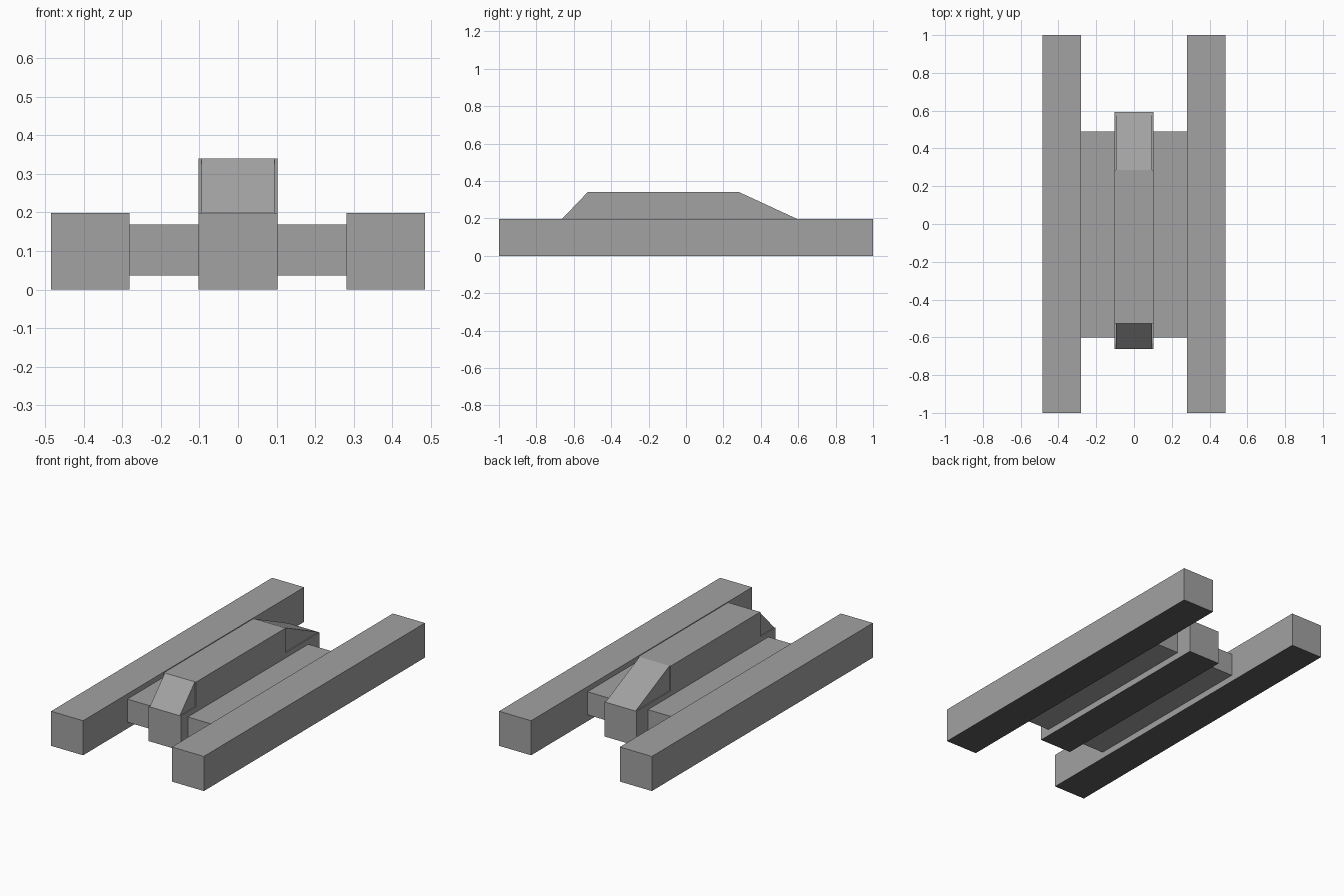
import bpy
import bmesh

cube = bpy.data.objects.get("Cube")
if cube:
    bpy.data.objects.remove(cube, do_unlink=True)


def make_material(name, value):
    colour = (value, value, value, 1.0)
    mat = bpy.data.materials.new(name)
    mat.use_nodes = True
    mat.diffuse_color = colour
    mat.node_tree.nodes["Principled BSDF"].inputs["Base Color"].default_value = colour
    return mat


grey = make_material("plain_grey", 0.36)
dark = make_material("dark_underside", 0.11)


def extrude_profile(name, profile, x0, x1):
    """Extrude a (y, z) side profile from x0 to x1; faces on the ground are dark."""
    bm = bmesh.new()
    face = bm.faces.new([bm.verts.new((x0, y, z)) for y, z in profile])
    ext = bmesh.ops.extrude_face_region(bm, geom=[face])
    verts = [g for g in ext["geom"] if isinstance(g, bmesh.types.BMVert)]
    bmesh.ops.translate(bm, verts=verts, vec=(x1 - x0, 0, 0))
    bmesh.ops.recalc_face_normals(bm, faces=bm.faces)
    for f in bm.faces:
        f.material_index = int(all(v.co.z < 0.001 for v in f.verts))
    mesh = bpy.data.meshes.new(name)
    bm.to_mesh(mesh)
    bm.free()
    mesh.materials.append(grey)
    mesh.materials.append(dark)
    obj = bpy.data.objects.new(name, mesh)
    bpy.context.collection.objects.link(obj)


def box_profile(y0, y1, z0, z1):
    return [(y0, z0), (y1, z0), (y1, z1), (y0, z1)]


FRONT, BACK = -0.662, 0.592          # ends of the central hull
ROOF_FRONT, ROOF_BACK = -0.526, 0.285
DECK, ROOF = 0.198, 0.34
HULL = 0.102                         # half width of the hull

# Long outer rails and the lower side decks joining them to the hull
for side, label in ((1, "left"), (-1, "right")):
    extrude_profile(label + "_rail", box_profile(-1, 1, 0, DECK),
                    side * 0.281, side * 0.484)
    extrude_profile(label + "_deck", box_profile(-0.6, 0.49, 0.037, 0.169),
                    side * HULL, side * 0.281)

# Central hull: low at both ends, raised in the middle
extrude_profile("central_hull", [
    (FRONT, 0), (BACK, 0), (BACK, DECK), (ROOF_BACK, DECK), (ROOF_BACK, ROOF),
    (ROOF_FRONT, ROOF), (ROOF_FRONT, DECK), (FRONT, DECK)], -HULL, HULL)

# Slightly narrower wedges sloping from the roof to the hull ends
for name, top, end in (("front_slope", ROOF_FRONT, FRONT),
                       ("back_slope", ROOF_BACK, BACK)):
    extrude_profile(name, [(top, DECK), (end, DECK), (top, ROOF)], -0.095, 0.095)
